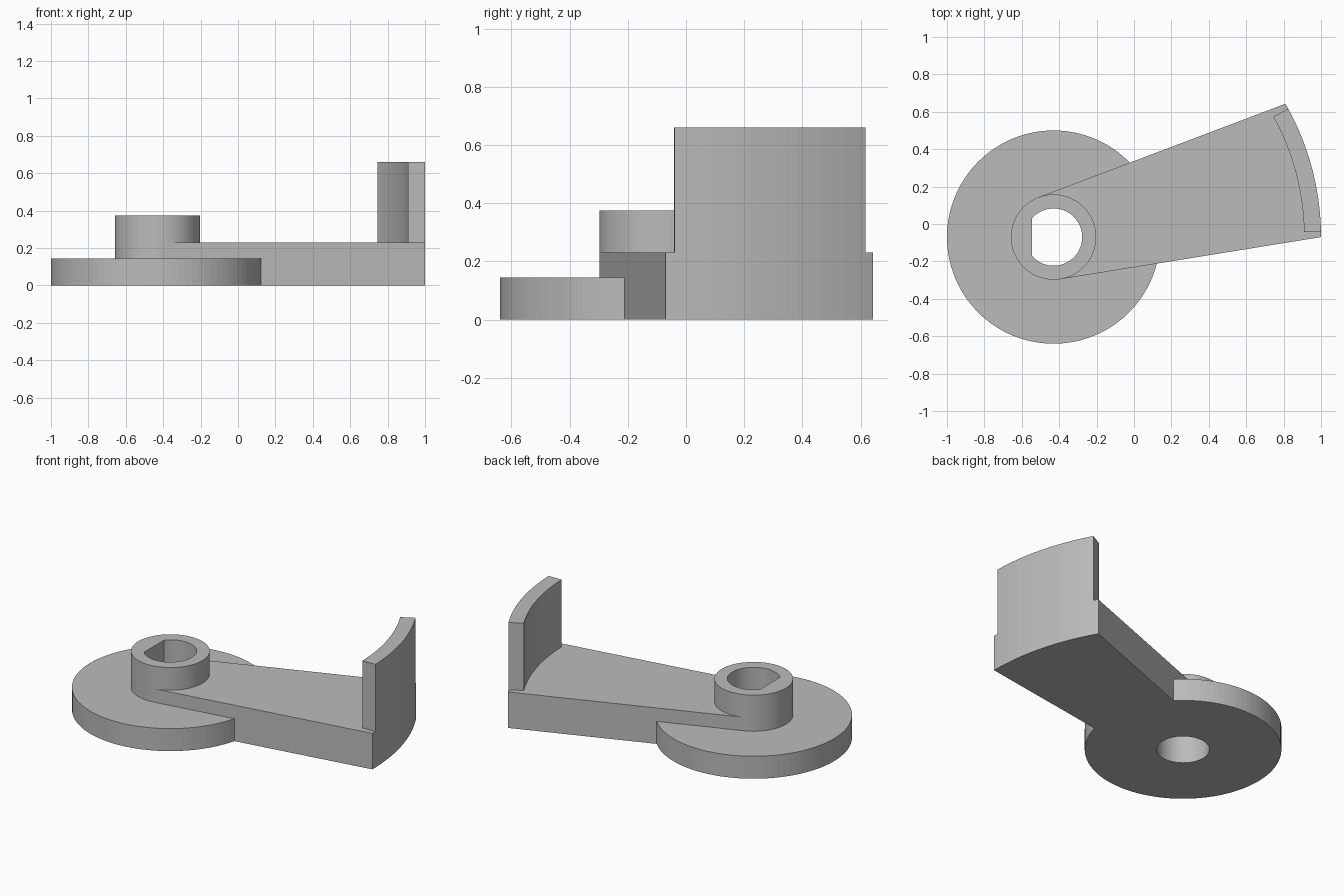
import bpy, bmesh
from math import sin, cos, acos, radians, pi

cube = bpy.data.objects.get("Cube")
if cube:
    bpy.data.objects.remove(cube, do_unlink=True)

CX, CY = -0.43, -0.07            # hub axis
R_DISC, R_HUB, R_BORE = 0.57, 0.228, 0.153
R_IN, R_OUT = 1.34, 1.43         # wall radii around the hub axis
Z_DISC, Z_ARM, Z_HUB, Z_WALL = 0.144, 0.23, 0.375, 0.66
SWEEP, INSET = radians(29.9), radians(1.2)
SEGMENTS = 96

grey = bpy.data.materials.new("Plain grey")
grey.use_nodes = True
grey.diffuse_color = (0.5, 0.5, 0.5, 1)
grey.node_tree.nodes["Principled BSDF"].inputs["Base Color"].default_value = (0.5, 0.5, 0.5, 1)


def polar(r, a):
    return CX + r * cos(a), CY + r * sin(a)


def prism(name, outline, z0, z1):
    """Extrude a flat outline into a solid object."""
    bm = bmesh.new()
    face = bm.faces.new([bm.verts.new((x, y, z0)) for x, y in outline])
    top = bmesh.ops.extrude_face_region(bm, geom=[face])["geom"]
    bmesh.ops.translate(bm, vec=(0, 0, z1 - z0),
                        verts=[g for g in top if isinstance(g, bmesh.types.BMVert)])
    bmesh.ops.recalc_face_normals(bm, faces=bm.faces)
    mesh = bpy.data.meshes.new(name)
    bm.to_mesh(mesh)
    bm.free()
    mesh.materials.append(grey)
    obj = bpy.data.objects.new(name, mesh)
    bpy.context.collection.objects.link(obj)
    return obj


def circle(r):
    return [polar(r, 2 * pi * i / SEGMENTS) for i in range(SEGMENTS)]


def combine(target, other, operation):
    """Apply a boolean and discard the second solid."""
    mod = target.modifiers.new(operation.title(), "BOOLEAN")
    mod.operation, mod.solver, mod.object = operation, "EXACT", other
    bpy.context.view_layer.objects.active = target
    bpy.ops.object.modifier_apply(modifier=mod.name)
    bpy.data.objects.remove(other, do_unlink=True)


# Round base and raised hub
body = prism("lever_body", circle(R_DISC), 0, Z_DISC)
hub = prism("hub", circle(R_HUB), 0, Z_HUB)

# Arm: tangent to the hub, ending in an arc
steps = 16
wall_angles = [INSET + (SWEEP - 2 * INSET) * i / steps for i in range(steps + 1)]
tangent = acos(R_HUB / R_OUT)
arm_outline = [polar(R_HUB, -tangent)]
arm_outline += [polar(R_OUT, a) for a in [0, *wall_angles, SWEEP]]
arm_outline.append(polar(R_HUB, SWEEP + tangent))
arm = prism("arm", arm_outline, 0, Z_ARM)

# Curved upright wall at the arm's end
wall_outline = [polar(R_OUT, a) for a in wall_angles]
wall_outline += [polar(R_IN, a) for a in reversed(wall_angles)]
wall = prism("end_wall", wall_outline, Z_ARM, Z_WALL)

for part in (hub, arm, wall):
    combine(body, part, "UNION")

# Bore: round below, D-shaped with a flat above
flat_angle = acos(0.115 / R_BORE)
span = 2 * (pi - flat_angle)
d_outline = [polar(R_BORE, -span / 2 + span * i / 72) for i in range(73)]
round_bore = prism("round_bore", circle(R_BORE), -0.1, 0.19)
d_bore = prism("d_bore", d_outline, 0.15, 0.5)
for cutter in (round_bore, d_bore):
    cutter.hide_render = True
    combine(body, cutter, "DIFFERENCE")
